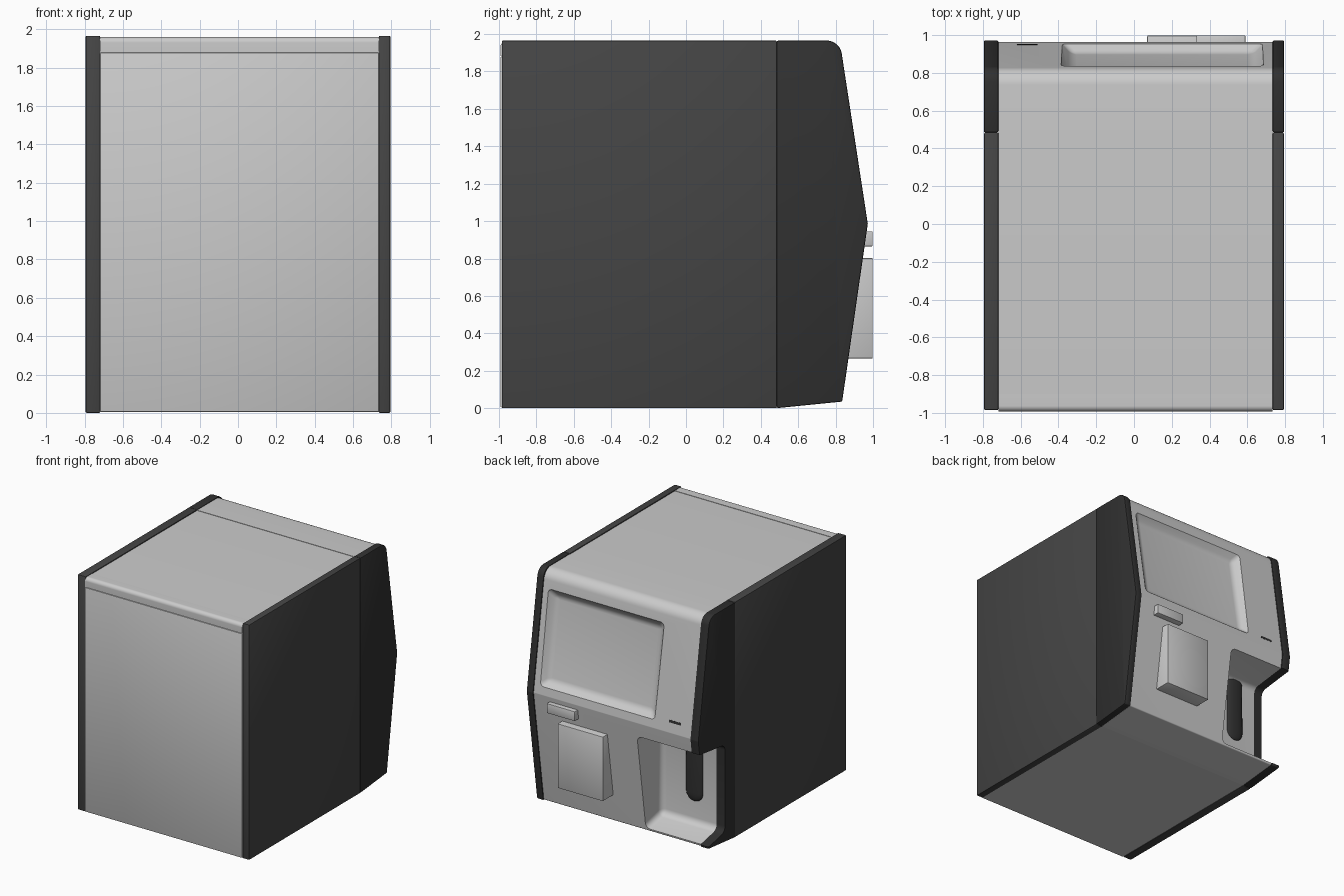
import bpy, bmesh, math
from mathutils import Vector, Matrix

if "Cube" in bpy.data.objects:
    bpy.data.objects.remove(bpy.data.objects["Cube"])


def material(name, v):
    m = bpy.data.materials.new(name)
    m.diffuse_color = (v, v, v, 1)
    m.use_nodes = True
    m.node_tree.nodes["Principled BSDF"].inputs["Base Color"].default_value = m.diffuse_color
    return m


DARK = material("dark_panel", 0.06)
BLACK = material("black_panel", 0.03)


def rounded(profile, n=8):
    # (y, z, r) corners -> outline with arcs where r > 0
    out = []
    for i, (y, z, r) in enumerate(profile):
        p = Vector((y, z))
        if not r:
            out.append(p)
            continue
        a = (Vector(profile[i - 1][:2]) - p).normalized()
        b = (Vector(profile[(i + 1) % len(profile)][:2]) - p).normalized()
        half = a.angle(b) / 2
        c = p + (a + b).normalized() * r / math.sin(half)
        s = p + a * r / math.tan(half) - c
        e = p + b * r / math.tan(half) - c
        out += [c + s.lerp(e, k / n).normalized() * r for k in range(n + 1)]
    return out


def make(name, bm, mat=None, bevel=0, seg=2):
    bmesh.ops.recalc_face_normals(bm, faces=bm.faces)
    me = bpy.data.meshes.new(name)
    bm.to_mesh(me)
    bm.free()
    ob = bpy.data.objects.new(name, me)
    bpy.context.collection.objects.link(ob)
    if mat:
        me.materials.append(mat)
    if bevel:
        md = ob.modifiers.new("Bevel", 'BEVEL')
        md.width, md.segments = bevel, seg
    return ob


def prism(name, profile, x0, x1, mat=None, bevel=0, seg=2):
    bm = bmesh.new()
    f = bm.faces.new([bm.verts.new((x0, p.x, p.y)) for p in rounded(profile)])
    g = bmesh.ops.extrude_face_region(bm, geom=[f])
    bmesh.ops.translate(bm, vec=(x1 - x0, 0, 0),
                        verts=[v for v in g['geom'] if isinstance(v, bmesh.types.BMVert)])
    return make(name, bm, mat, bevel, seg)


def box(name, lo, hi, mat=None, bevel=0):
    y0, y1, z0, z1 = lo[1], hi[1], lo[2], hi[2]
    return prism(name, [(y0, z0, 0), (y1, z0, 0), (y1, z1, 0), (y0, z1, 0)],
                 lo[0], hi[0], mat, bevel)


# sloped upper face: local y is the face normal, local z runs up the slope
TILT = math.atan2(0.15, 0.92)
def face_y(z):
    return 0.964 - (z - 0.985) * math.tan(TILT)


def slope_block(name, x0, x1, z0, z1, d0, d1, mat=None, inset=0, bevel=0, seg=2):
    zc = (z0 + z1) / 2
    h = (z1 - z0) / math.cos(TILT) / 2
    bm = bmesh.new()
    bmesh.ops.create_cube(bm, size=2)
    for v in bm.verts:
        k = inset if v.co.y < 0 else 0
        v.co = Vector((v.co.x * ((x1 - x0) / 2 - k), d0 if v.co.y < 0 else d1, v.co.z * (h - k)))
    bm.transform(Matrix.Translation(((x0 + x1) / 2, face_y(zc), zc)) @ Matrix.Rotation(TILT, 4, 'X'))
    return make(name, bm, mat, bevel, seg)


SEAM = 0.485
XL, XR = -0.718, 0.734
rear = [(-0.985, 0, 0), (SEAM, 0, 0), (SEAM, 1.965, 0), (-0.985, 1.965, 0)]
front = [(SEAM, 0, 0), (0.835, 0.035, 0.01), (0.972, 0.985, 0.02), (0.822, 1.965, 0.08), (SEAM, 1.965, 0)]
grey_front = [(SEAM, 0.004, 0), (0.828, 0.038, 0.01), (0.964, 0.985, 0.02), (0.815, 1.96, 0.09), (SEAM, 1.96, 0)]

# dark side panels
for side, a, b in (("left", -0.793, XL), ("right", XR, 0.793)):
    prism(side + "_rear_panel", rear, a, b, DARK, 0.006)
left_front = prism("left_front_panel", front, -0.795, XL, BLACK, 0.008)
prism("right_front_panel", front, XR, 0.795, BLACK, 0.008)

# grey casing, with a cover plate under a rounded lip
prism("rear_casing", [(-0.986, 0.004, 0), (SEAM, 0.004, 0), (SEAM, 1.957, 0), (-0.986, 1.957, 0.03)], XL, XR)
box("cover_plate", (XL, -0.993, 0.005), (XR, -0.98, 1.878), None, 0.004)
prism("top_lip", [(-0.993, 1.884, 0), (-0.9, 1.884, 0), (-0.9, 1.96, 0), (-0.993, 1.96, 0.03)], XL, XR)
fascia = prism("fascia", grey_front, XL, XR)

# cutters for the alcove and the screen recess
alcove = prism("alcove_cutter", [(0.62, 0.10, 0), (1.3, -0.045, 0), (1.3, 0.91, 0), (0.62, 0.825, 0)],
               -1.1, -0.21, None, 0.045, 5)
recess = slope_block("recess_cutter", -0.40, 0.70, 1.03, 1.83, -0.045, 0.02, None, 0.07, 0.025, 4)
for ob, tools in ((left_front, [alcove]), (fascia, [alcove, recess])):
    for t in tools:
        md = ob.modifiers.new("Cut", 'BOOLEAN')
        md.object, md.operation, md.solver = t, 'DIFFERENCE', 'EXACT'

# dark rounded bulge on the alcove wall
bm = bmesh.new()
bmesh.ops.create_uvsphere(bm, u_segments=32, v_segments=16, radius=0.078)
for v in bm.verts:
    v.co.y *= 0.3
    if v.co.z > 0.001:
        v.co.z += 0.42
bmesh.ops.translate(bm, vec=(-0.515, 0.62, 0.36), verts=bm.verts)
make("nozzle", bm, BLACK)

# small fittings
box("tray_box", (0.07, 0.75, 0.265), (0.49, 0.998, 0.803), None, 0.006)
box("latch_box", (0.33, 0.9, 0.865), (0.59, 0.998, 0.945), None, 0.004)
slope_block("label_plate", -0.67, -0.45, 1.66, 1.745, -0.01, 0.002)
slope_block("card_slot", -0.62, -0.51, 1.065, 1.085, -0.01, 0.002, BLACK)

# apply modifiers, drop cutters, shade
for ob in list(bpy.data.objects):
    bpy.ops.object.select_all(action='DESELECT')
    bpy.context.view_layer.objects.active = ob
    ob.select_set(True)
    if ob in (alcove, recess):
        continue
    for md in list(ob.modifiers):
        bpy.ops.object.modifier_apply(modifier=md.name)
    bpy.ops.object.shade_smooth_by_angle(angle=math.radians(35))
for ob in (alcove, recess):
    bpy.data.objects.remove(ob)
